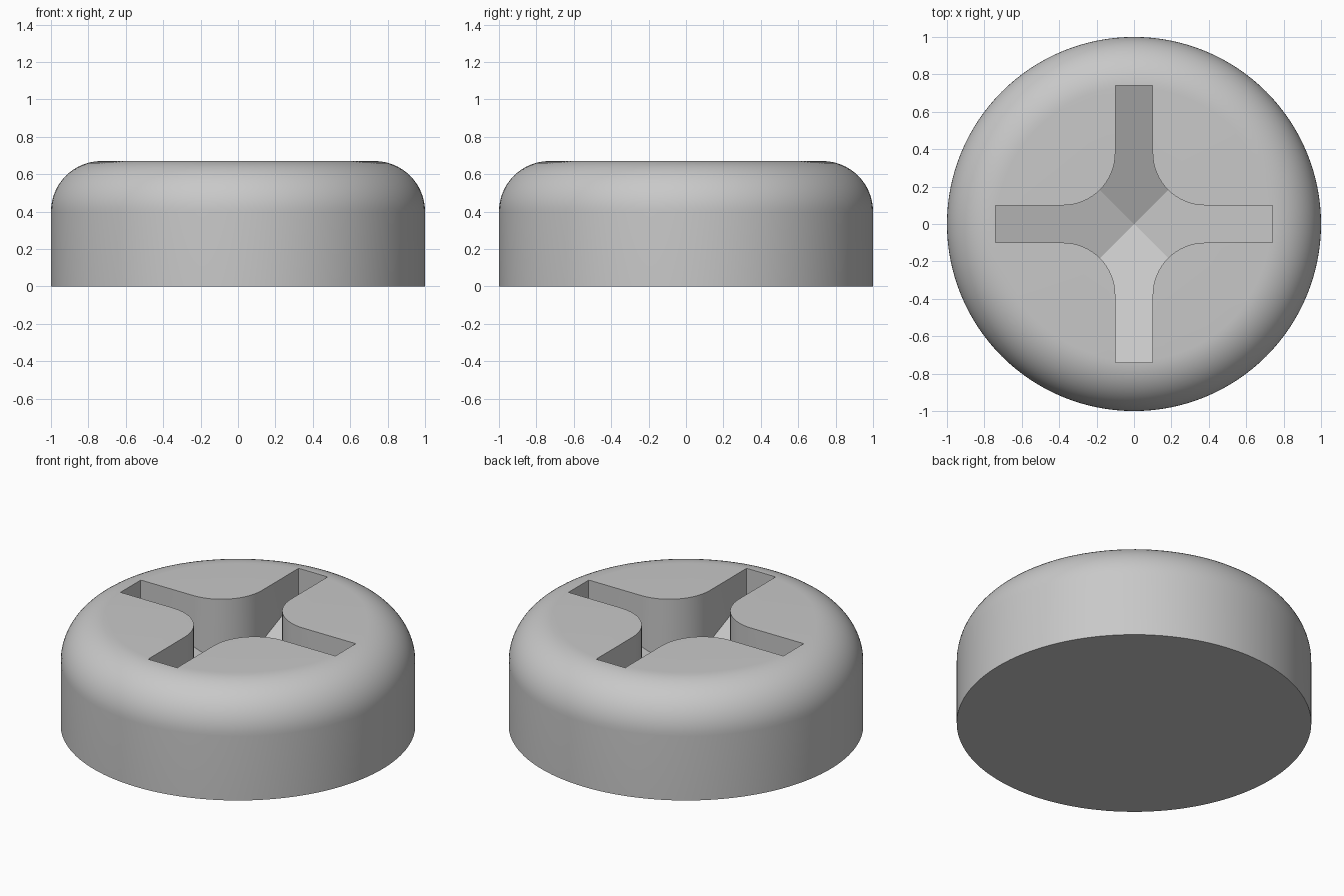
import bpy, bmesh, math
from mathutils import Matrix, Vector

cube = bpy.data.objects.get("Cube")
if cube:
    bpy.data.objects.remove(cube, do_unlink=True)

HEIGHT, ROUND = 0.67, 0.27            # head height and rim rounding
HALF, REACH, FILLET = 0.1, 0.74, 0.28  # slot half width, length, inner corner radius
FLOOR, SLOPE = 0.195, 0.42             # lowest floor point and its rise towards the tips
SIDES, ARC = 128, 16

steel = bpy.data.materials.new("grey_metal")
steel.use_nodes = True
steel.diffuse_color = (0.58, 0.58, 0.58, 1)
steel.node_tree.nodes["Principled BSDF"].inputs["Base Color"].default_value = steel.diffuse_color


def make_object(name, bm):
    bmesh.ops.remove_doubles(bm, verts=bm.verts, dist=1e-5)
    bmesh.ops.recalc_face_normals(bm, faces=bm.faces)
    mesh = bpy.data.meshes.new(name)
    bm.to_mesh(mesh)
    bm.free()
    mesh.materials.append(steel)
    obj = bpy.data.objects.new(name, mesh)
    bpy.context.collection.objects.link(obj)
    return obj


# Round head: a cylinder with a rounded upper rim, made of stacked rings
profile = [(1, 0)]
for i in range(ARC + 1):
    a = math.pi / 2 * i / ARC
    profile.append((1 - ROUND + ROUND * math.cos(a), HEIGHT - ROUND + ROUND * math.sin(a)))
bm = bmesh.new()
turns = [math.tau * i / SIDES for i in range(SIDES)]
rings = [[bm.verts.new((r * math.cos(t), r * math.sin(t), z)) for t in turns] for r, z in profile]
for low, high in zip(rings, rings[1:]):
    for i in range(SIDES):
        j = (i + 1) % SIDES
        bm.faces.new((low[i], low[j], high[j], high[i]))
bm.faces.new(rings[0])
bm.faces.new(rings[-1])
head = make_object("screw_head", bm)

# Cross recess cutter: four arms, each with a floor sloping down to the centre
centre = HALF + FILLET
right = []
for i in range(ARC // 2 + 1):
    a = math.pi * (1.25 - 0.25 * i / (ARC // 2))
    right.append((centre + FILLET * math.cos(a), centre + FILLET * math.sin(a)))
right.append((HALF, REACH))
outline = [(0, 0)] + right + [(-x, y) for x, y in reversed(right)]

bm = bmesh.new()
for k in range(4):
    turn = Matrix.Rotation(k * math.pi / 2, 3, 'Z')
    floor = [bm.verts.new(turn @ Vector((x, y, FLOOR + SLOPE * y))) for x, y in outline]
    lid = [bm.verts.new(turn @ Vector((x, y, HEIGHT + 0.2))) for x, y in outline]
    bm.faces.new(floor)
    bm.faces.new(lid)
    for i in range(1, len(outline) - 1):
        bm.faces.new((floor[i], floor[i + 1], lid[i + 1], lid[i]))
cutter = make_object("recess_cutter", bm)
cutter.hide_render = True

# Cut the recess, then remove the cutter
cut = head.modifiers.new("cross_recess", 'BOOLEAN')
cut.operation = 'DIFFERENCE'
cut.solver = 'EXACT'
cut.object = cutter
bpy.ops.object.select_all(action='DESELECT')
bpy.context.view_layer.objects.active = head
head.select_set(True)
bpy.ops.object.modifier_apply(modifier=cut.name)
bpy.data.objects.remove(cutter, do_unlink=True)
bpy.ops.object.shade_smooth_by_angle(angle=math.radians(30))
